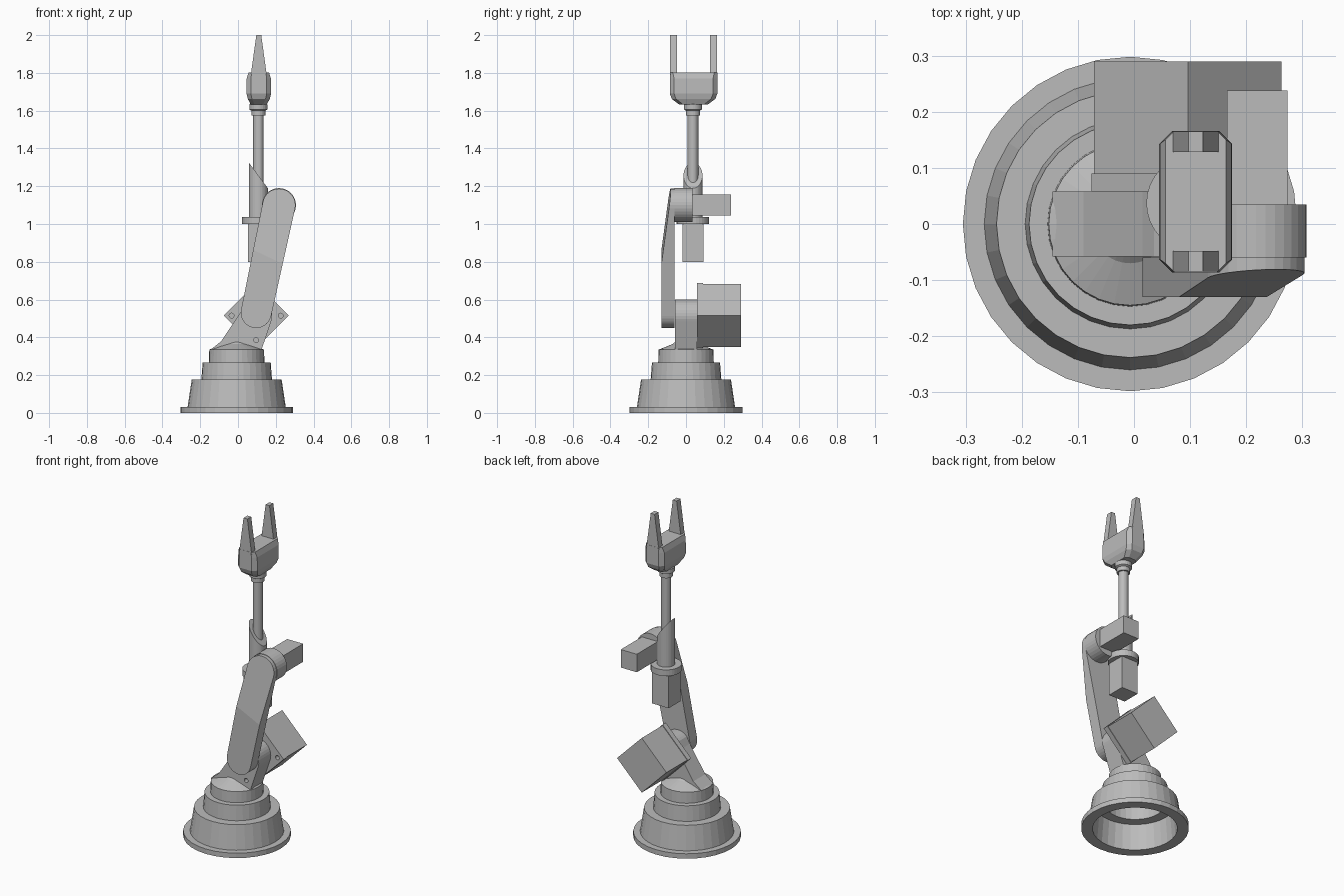
import bpy, bmesh, math
from mathutils import Vector, Matrix
from mathutils.geometry import convex_hull_2d

if "Cube" in bpy.data.objects:
    bpy.data.objects.remove(bpy.data.objects["Cube"])

grey = bpy.data.materials.new("machine_grey")
grey.diffuse_color = (0.5, 0.5, 0.5, 1)
grey.use_nodes = True
grey.node_tree.nodes["Principled BSDF"].inputs["Base Color"].default_value = grey.diffuse_color


def finish(name, bm):
    bmesh.ops.recalc_face_normals(bm, faces=bm.faces)
    me = bpy.data.meshes.new(name)
    bm.to_mesh(me)
    bm.free()
    me.materials.append(grey)
    ob = bpy.data.objects.new(name, me)
    bpy.context.collection.objects.link(ob)
    return ob


def loft(name, rings, closed=False, cut=None):
    """Skin equal-length rings of points; cap the ends, or join last to first."""
    bm = bmesh.new()
    loops = [[bm.verts.new(p) for p in r] for r in rings]
    n = len(loops[0])
    pairs = list(zip(loops, loops[1:] + loops[:1])) if closed else list(zip(loops, loops[1:]))
    for a, b in pairs:
        for i in range(n):
            j = (i + 1) % n
            bm.faces.new((a[i], a[j], b[j], b[i]))
    if not closed:
        bm.faces.new(loops[0])
        bm.faces.new(loops[-1])
    if cut:  # slice off everything on the positive side of a plane
        geom = bm.verts[:] + bm.edges[:] + bm.faces[:]
        res = bmesh.ops.bisect_plane(bm, geom=geom, plane_co=cut[0], plane_no=cut[1], clear_outer=True)
        edges = [e for e in res["geom_cut"] if isinstance(e, bmesh.types.BMEdge)]
        bmesh.ops.holes_fill(bm, edges=edges, sides=0)
    return finish(name, bm)


def lathe(name, cx, cy, profile, n=32, **kw):
    angles = [2 * math.pi * i / n for i in range(n)]
    return loft(name, [[(cx + r * math.cos(a), cy + r * math.sin(a), z) for a in angles]
                       for r, z in profile], **kw)


def prism(name, pts, y0, y1, **kw):
    """Extrude an x-z outline along y."""
    return loft(name, [[(x, y, z) for x, z in pts] for y in (y0, y1)], **kw)


def arc(cx, cz, r, a0=0, a1=360, n=32):
    return [(cx + r * math.cos(math.radians(a0 + (a1 - a0) * i / n)),
             cz + r * math.sin(math.radians(a0 + (a1 - a0) * i / n))) for i in range(n)]


def rect(x, z, hx, hz):
    return [(x - hx, z - hz), (x + hx, z - hz), (x + hx, z + hz), (x - hx, z + hz)]


def drill(ob, x, z, y0, y1):
    cutter = prism("hole_cutter", arc(x, z, 0.013, n=12), y0, y1)
    cutter.hide_render = True
    cutter.hide_set(True)
    mod = ob.modifiers.new("hole", "BOOLEAN")
    mod.operation, mod.object, mod.solver = "DIFFERENCE", cutter, "EXACT"


# Stepped hollow base, outside profile then back down the inside
lathe("base", -0.007, 0, [
    (0.235, 0), (0.298, 0), (0.298, 0.03), (0.26, 0.03), (0.238, 0.176), (0.187, 0.176),
    (0.18, 0.268), (0.147, 0.268), (0.145, 0.335), (0.07, 0.365), (0.05, 0.382), (0.01, 0.388),
    (0.01, 0.25), (0.165, 0.25), (0.165, 0.155), (0.222, 0.155)], closed=True)

# Shoulder bracket rising from the turntable
SX, SZ = 0.096, 0.515
bracket = prism("shoulder_bracket",
                [(-0.145, 0.335), (0.125, 0.335)] + arc(SX, SZ, 0.085, -22, 146, 16)
                + [(0.015, 0.535), (-0.09, 0.378)], -0.058, 0.058)
drill(bracket, SX, SZ - 0.13, -0.1, 0.075)

# Shoulder motor, turned 45 degrees, with drilled mounting plate
plate = prism("shoulder_motor_plate", arc(SX, SZ, 0.172, n=4), 0.058, 0.09)
for dx, dz in ((1, 0), (-1, 0), (0, 1), (0, -1)):
    drill(plate, SX + 0.13 * dx, SZ + 0.13 * dz, 0.04, 0.084)
prism("shoulder_motor", arc(SX, SZ, 0.167, n=4), 0.09, 0.29)

# Upper arm: rounded slab, outer face sloping in towards the elbow
EX, EZ = 0.217, 1.1
pts = arc(SX, SZ + 0.015, 0.081) + arc(EX, EZ, 0.087)
pts = [pts[i] for i in convex_hull_2d([Vector(p) for p in pts])]
prism("upper_arm", pts, -0.06, -0.13,
      cut=((0.15, -0.13, 0.83), Vector((0.02, -0.34, 0.042)).normalized()))

# Elbow drum and motor
prism("elbow_drum", arc(EX, EZ, 0.09), -0.06, 0.035)
prism("elbow_motor", rect(0.22, 1.1, 0.054, 0.055), 0.03, 0.238)

# Forearm: motor, collar, obliquely cut sleeve, shaft and wrist collars
FX, FY = 0.108, 0.037
prism("forearm_motor", rect(FX, 0.905, 0.056, 0.105), FY - 0.056, FY + 0.056)
lathe("forearm_collar", FX, FY, [(0.086, 1.0), (0.086, 1.038)])
lathe("forearm_sleeve", FX, FY, [(0.05, 1.03), (0.05, 1.4)],
      cut=((FX, FY, 1.257), Vector((0.135, 0, 0.1)).normalized()))
lathe("forearm_shaft", FX, FY, [(0.028, 1.1), (0.028, 1.6)], n=24)
lathe("wrist_collar", FX, FY, [(0.037, 1.575), (0.037, 1.6), (0.048, 1.606), (0.048, 1.632),
                               (0.04, 1.64)], n=24)

# Gripper palm: chamfered block lofted through octagons (height, half x, half y, chamfer)
GX, GY = 0.11, 0.04
rings = []
for z, hx, hy, c in ((1.632, 0.042, 0.075, 0.02), (1.662, 0.058, 0.115, 0.022),
                     (1.69, 0.065, 0.126, 0.023), (1.77, 0.064, 0.126, 0.023),
                     (1.803, 0.054, 0.126, 0.016)):
    corner = [(hx, hy - c), (hx - c, hy)]
    ring = corner + [(-x, y) for x, y in corner[::-1]]
    ring += [(-x, -y) for x, y in ring]
    rings.append([(GX + x, GY + y, z) for x, y in ring])
loft("gripper_palm", rings)

# Two tapered fingers
for side, name in ((1, "finger_back"), (-1, "finger_front")):
    prism(name, [(GX - 0.042, 1.79), (GX + 0.042, 1.79), (GX + 0.013, 2.0), (GX - 0.013, 2.0)],
          GY + side * 0.088, GY + side * 0.125)
